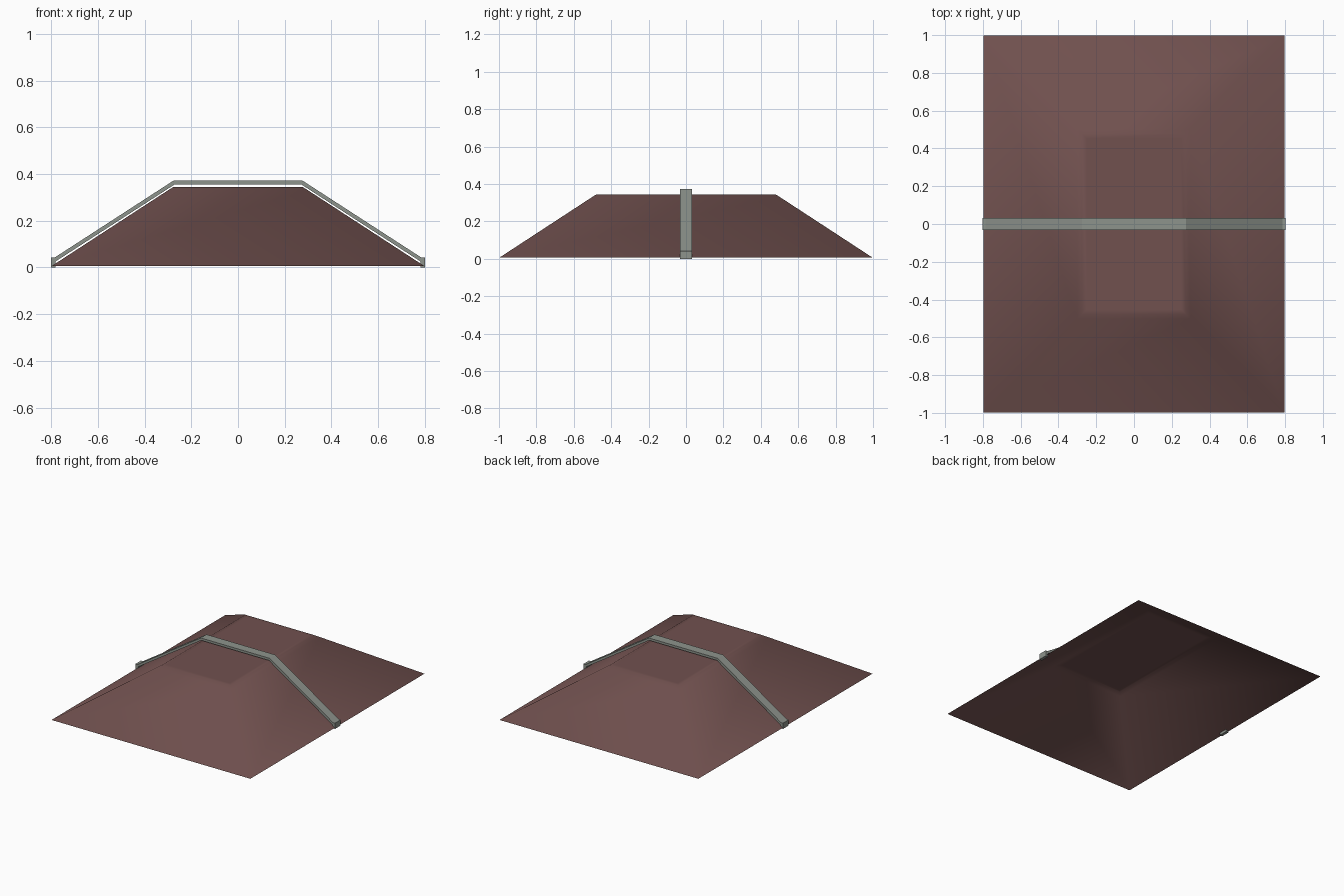
import bpy, bmesh

if "Cube" in bpy.data.objects:
    bpy.data.objects.remove(bpy.data.objects["Cube"])

def material(name, rgb):
    m = bpy.data.materials.new(name)
    m.diffuse_color = (*rgb, 1)
    m.use_nodes = True
    m.node_tree.nodes["Principled BSDF"].inputs["Base Color"].default_value = m.diffuse_color
    return m

def make(name, bm, mat):
    bmesh.ops.recalc_face_normals(bm, faces=bm.faces)
    me = bpy.data.meshes.new(name)
    bm.to_mesh(me)
    bm.free()
    me.materials.append(mat)
    ob = bpy.data.objects.new(name, me)
    bpy.context.collection.objects.link(ob)
    return ob

cloth = material("dusty maroon cloth", (0.165, 0.082, 0.078))
grey = material("grey strap", (0.27, 0.295, 0.265))

# Cover: open-bottomed sloped sheet, softly shaded around the shoulder
bm = bmesh.new()
rings = []
for hx, hy, z in [(0.798, 0.998, 0.006), (0.30, 0.502, 0.330),
                  (0.276, 0.478, 0.345), (0.25, 0.452, 0.345)]:
    rings.append([bm.verts.new((sx * hx, sy * hy, z))
                  for sx, sy in ((-1, -1), (1, -1), (1, 1), (-1, 1))])
for a, b in zip(rings, rings[1:]):
    for i in range(4):
        j = (i + 1) % 4
        bm.faces.new((a[i], a[j], b[j], b[i]))
top = bm.faces.new(rings[-1])
for f in bm.faces:
    f.smooth = True
cover = make("cover", bm, cloth)
if sum(p.normal.z for p in cover.data.polygons) < 0:
    cover.data.flip_normals()

# Strap: bent flat band following the cover with a small gap
W = 0.033
half_outer = [(0.795, 0.036), (0.276, 0.372)]
half_inner = [(0.272, 0.355), (0.795, 0.017)]
profile = half_outer + [(-x, z) for x, z in reversed(half_outer)]
inner = [(-x, z) for x, z in reversed(half_inner)] + half_inner
bm = bmesh.new()
rows = [[bm.verts.new((x, y, z)) for x, z in line]
        for line in (profile, inner[::-1]) for y in (-W, W)]
of, ob_, nf, nb = rows
for i in range(3):
    bm.faces.new((of[i], of[i + 1], ob_[i + 1], ob_[i]))
    bm.faces.new((nf[i], nf[i + 1], nb[i + 1], nb[i]))
    bm.faces.new((of[i], of[i + 1], nf[i + 1], nf[i]))
    bm.faces.new((ob_[i], ob_[i + 1], nb[i + 1], nb[i]))
for i in (0, 3):
    bm.faces.new((of[i], ob_[i], nb[i], nf[i]))
make("strap", bm, grey)

# Anchor tabs at the strap ends
for side, sx in (("left", -1), ("right", 1)):
    bm = bmesh.new()
    bmesh.ops.create_cube(bm, size=1)
    for v in bm.verts:
        v.co = (sx * 0.791 + v.co.x * 0.021, v.co.y * 2 * W, 0.021 + v.co.z * 0.042)
    make(side + "_strap_anchor", bm, grey)
